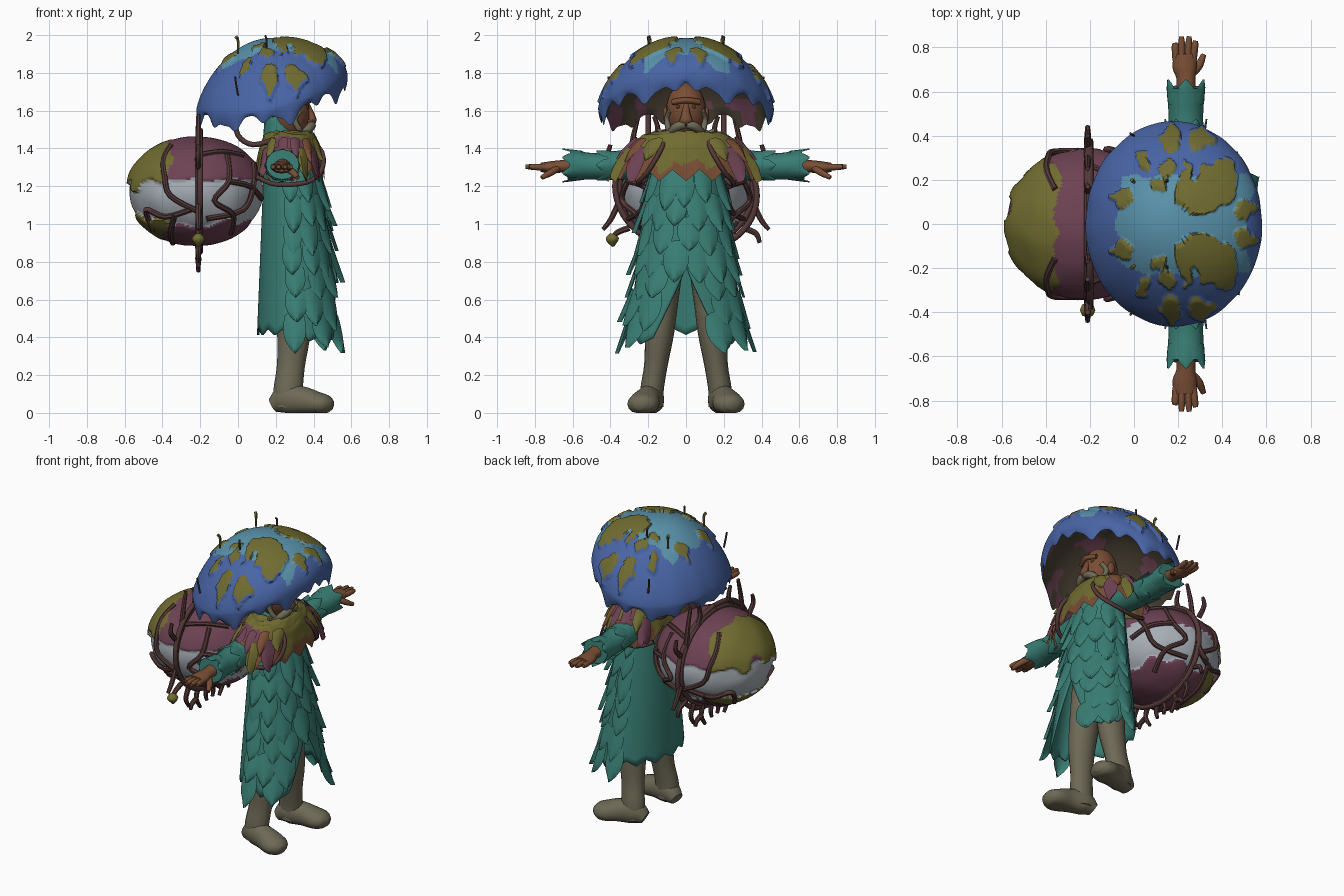
import bpy, bmesh, math, random
from math import sin, cos, pi, radians
from mathutils import Vector as V, noise

if "Cube" in bpy.data.objects:
    bpy.data.objects.remove(bpy.data.objects["Cube"])
random.seed(4)

COLOURS = {"teal cloth": (.04, .205, .172), "cap blue": (.066, .13, .38), "pale blue": (.10, .285, .405),
           "olive moss": (.165, .15, .03), "maroon": (.155, .055, .088), "light grey": (.39, .43, .47),
           "vine brown": (.09, .04, .04), "skin brown": (.19, .075, .035), "boot khaki": (.155, .14, .092), "gill dark": (.065, .05, .033)}
MATS = [bpy.data.materials.new(n) for n in COLOURS]
for m, c in zip(MATS, COLOURS.values()):
    m.diffuse_color = (*c, 1)
TEAL, BLUE, PALE, OLIVE, MAROON, GREY, VINE, SKIN, KHAKI, DARK = range(10)
bm = bmesh.new()  # the part being built; finish() turns it into an object

def nz(p, f=6, k=0):
    return noise.noise(V((p[0] * f + k, p[1] * f, p[2] * f)))

def grid(f, nu, nv, col, closed=False):
    """Surface f(u, v); col is an index or a rule col(u, v, centre)."""
    rows = [[bm.verts.new(f(i / nu, j / nv)) for i in range(nu + (not closed))] for j in range(nv + 1)]
    for j in range(nv):
        for i in range(nu):
            k = (i + 1) % len(rows[j])
            fc = bm.faces.new((rows[j][i], rows[j + 1][i], rows[j + 1][k], rows[j][k]))
            fc.material_index = col if isinstance(col, int) else col((i + .5) / nu, (j + .5) / nv, fc.calc_center_median())

def spline(A, t):
    i = min(int(t), len(A) - 2)
    t -= i
    a, b, c, d = A[max(i - 1, 0)], A[i], A[i + 1], A[min(i + 2, len(A) - 1)]
    return .5 * (2 * b + (c - a) * t + (2 * a - 5 * b + 4 * c - d) * t * t + (3 * b - a - 3 * c + d) * t ** 3)

def tube(pts, rad, col, segs=8, sub=4):
    """Smooth capped tube through pts; rad is one radius or a list of radii or (side, up) pairs."""
    P = [V(p) for p in pts]
    R = [V(r if isinstance(r, tuple) else (r, r)) for r in (rad if isinstance(rad, list) else [rad] * len(P))]
    n = (len(P) - 1) * sub
    Q, S = ([spline(A, i / sub) for i in range(n + 1)] for A in (P, R))
    u, rings = None, []
    for i in range(n + 1):
        d = (Q[min(i + 1, n)] - Q[max(i - 1, 0)]).normalized()
        u = d.cross(V((1, 0, 0)) if abs(d.z) > .8 else V((0, 0, 1))) if u is None else u - d * u.dot(d)
        u.normalize()
        w, an = u.cross(d), [2 * pi * k / segs for k in range(segs)]
        rings.append([bm.verts.new(Q[i] + u * S[i].x * cos(a) + w * S[i].y * sin(a)) for a in an])
    fs = [bm.faces.new(rings[0]), bm.faces.new(rings[-1][::-1])]
    for a, b in zip(rings, rings[1:]):
        fs += [bm.faces.new((a[k], b[k], b[(k + 1) % segs], a[(k + 1) % segs])) for k in range(segs)]
    for fc in fs:
        fc.material_index = col

def ball(c, r, col):
    grid(lambda u, v: V(c) + V((r[0] * cos(2 * pi * u) * sin(pi * v), r[1] * sin(2 * pi * u) * sin(pi * v), r[2] * cos(pi * v))), 24, 14, col, True)

def leaf(at, w, length, col):
    """Pointed scale: at(across, down, lift) gives the surface point."""
    grid(lambda u, v: at((2 * u - 1) * w * max(.03, 1 - v ** 2.5) * (.8 + .4 * v), length * (v + .12 * (2 * u - 1) ** 2 * (1 - v)),
                         .008 + .035 * v - .018 * (2 * u - 1) ** 2 * v), 4, 6, col)

def finish(name, angle=50):
    bmesh.ops.remove_doubles(bm, verts=bm.verts, dist=1e-5)
    bmesh.ops.recalc_face_normals(bm, faces=bm.faces)
    for v in bm.verts:
        v.co.z = max(v.co.z, 0)
    me = bpy.data.meshes.new(name)
    bm.to_mesh(me)
    bm.clear()
    ob = bpy.data.objects.new(name, me)
    for m in MATS:
        me.materials.append(m)
    bpy.context.collection.objects.link(ob)
    bpy.ops.object.select_all(action='DESELECT')
    bpy.context.view_layer.objects.active = ob
    ob.select_set(True)
    bpy.ops.object.shade_smooth_by_angle(angle=radians(angle))
    return ob

# Mushroom cap: outer dome, dripping rim and dark underside in one surface
SPOTS = [(.36, .17, .10), (.25, .14, .07), (.40, .23, .06), (.23, .23, .035), (.30, .38, .05), (.17, .39, .055),
         (.04, .27, .035), (-.05, .12, .045), (.15, .26, .035), (.12, .18, .03), (.50, .07, .04), (.30, .09, .06)]

def mossy(p):
    q = V((p.x, abs(p.y), 0))
    n = .035 * nz(q, 20)
    return any(math.hypot(q.x - x, q.y - y) + n < r for x, y, r in SPOTS)

def dome(th, ph, s=1):
    c = cos(th)
    r = s * sin(ph) * (1 + .012 * nz((c, sin(th), 0), 4) * sin(ph) ** 4)
    zr = 1.61 + .085 * c + .08 * c * c
    h = max(cos(ph), 0) ** (1.4 - .25 * c - .2 * c * c) * (1 if s == 1 else .9)
    return V((.18 + .4 * r * c, .465 * r * sin(th), zr + (1.985 - zr) * h))

def cap(u, v):
    th = 2 * pi * u
    if v <= .7:
        p = dome(th, v / .7 * pi / 2)
        return p + (p - V((.18, 0, 1.6))).normalized() * (.014 if mossy(p) else 0)
    if v > .79:
        return dome(th, (1 - v) / .21 * pi / 2, .92)
    a, k = pi - abs(th - pi), min((v - .7) / .08, 1)
    drip = .02 + .05 * abs(sin(3.5 * a)) ** 3 + .045 * abs(sin(8 * a + .6)) ** 4
    return dome(th, pi / 2, 1 - .03 * k * k) - V((0, 0, drip * k))

def cap_colour(u, v, p):
    if v > .79:
        return MAROON if nz(p, 7) > .33 else DARK
    if v < .68 and mossy(p):
        return OLIVE
    return PALE if v < .6 and max(abs(p.y) / .22, abs(p.x - .23) / .29) + .15 * nz(p, 9) < 1 else BLUE

grid(cap, 240, 80, cap_colour, True)
finish("mushroom_cap", 60)
for s in (1, -1):
    tube([(0, .19 * s, 1.9), (0, .19 * s, 1.97), (-.01, .2 * s, 1.99)], [.006, .008, .01], OLIVE, 6)
    tube([(.15, .19 * s, 1.92), (.15, .2 * s, 1.98), (.145, .19 * s, 1.995)], .006, VINE, 6)
    tube([(0, .40 * s, 1.68), (-.01, .405 * s, 1.74), (-.015, .41 * s, 1.78)], .006, VINE, 6)
finish("cap_sprouts")

# Big pack on the back: grey shell with maroon and moss coverings
def shell(c, lat, k=1):
    return V((-.22 + .36 * k * cos(c) * cos(lat), .345 * k * sin(c) * cos(lat), 1.175 + .285 * k * sin(lat)))

def pack_colour(u, v, _):
    p = shell(2 * pi * u, pi / 2 - pi * v)
    n = .05 * nz(p, 9, 3)
    if p.x + n * 1.3 < -.36 and (p.z + n * 1.4 > 1.22 or p.z + n < 1.03):
        return OLIVE
    return MAROON if p.z + n * .5 > 1.235 or p.z + n < 1.0 else GREY

def pack(u, v):
    k = {OLIVE: 1.035, MAROON: 1.02, GREY: .985}[pack_colour(u, v, 0)]
    return shell(2 * pi * u, pi / 2 - pi * v, k + .02 * nz(shell(2 * pi * u, pi / 2 - pi * v), 8))

grid(pack, 140, 90, pack_colour, True)
finish("back_pack", 60)

# Vine frame: flat ring round the pack, twigs off it and creepers over it
for o in (0, .02):
    tube([(-.21 + o * .5, (.355 + o) * sin(i * pi / 8), 1.175 + (.30 + o) * cos(i * pi / 8 + o * 4)) for i in range(17)], .016, VINE)
for s in (1, -1):
    for path in ([(.3, 1.33), (.28, 1.46), (.25, 1.58)], [(.36, 1.1), (.4, 1.02), (.44, .97)], [(.3, .98), (.37, .95), (.39, .9)],
                 [(.22, .93), (.25, .86), (.22, .8)], [(.12, .89), (.14, .82), (.1, .75)], [(.02, .88), (.04, .82), (.03, .77)],
                 [(.14, .82), (.19, .8), (.2, .77)], [(.36, 1.3), (.41, 1.36), (.4, 1.42)], [(.18, 1.43), (.15, 1.5), (.17, 1.57)]):
        tube([(-.21, y * s, z) for y, z in path], [.017, .015, .011], VINE, 7)
    for path in ([(130, 55), (125, 35), (118, 15), (112, -5), (88, -22)], [(55, 40), (62, 10), (75, -10), (55, -25), (40, -50)],
                 [(95, -20), (120, -28), (140, -20), (150, -45)], [(20, 30), (35, 5), (45, -20), (80, -30)],
                 [(90, 40), (60, 45), (30, 40)], [(62, 10), (40, 5), (20, -8)], [(110, -25), (125, -50), (170, -70)]):
        tube([shell(radians(a) * s, radians(b), 1.03) for a, b in path], .015, VINE, 7)
    tube([(-.02, .2 * s, 1.58), (0, .2 * s, 1.47), (.08, .2 * s, 1.42), (.2, .2 * s, 1.45)], .014, VINE)
tube([(-.21, -.39, .95), (-.21, -.39, .92), (-.21, -.385, .88)], [.012, .035, .006], OLIVE)
finish("vine_frame")

# Long coat, split at the front, with rows of overlapping leaf scales
def gap(z):
    return max(.004, (.77 - z) * 1.6)

def coat_at(th, z, out=0):
    t = max(0, (1.4 - z))
    xf, xb, ry = .40 + .145 * t ** .8, .14 - .04 * t, .16 + .155 * t
    return V(((xf + xb) / 2 + ((xf - xb) / 2 + out) * cos(th), (ry + out) * sin(th), z))

def coat(u, v):
    hem = .43 - .05 * max(0, cos(2 * pi * u)) + .035 * (abs((u * 22) % 2 - 1) - .5)
    z = 1.42 - v * (1.42 - hem)
    return coat_at(gap(z) + u * (2 * pi - 2 * gap(z)), z)

grid(coat, 88, 24, TEAL)
finish("coat").modifiers.new("thickness", 'SOLIDIFY').thickness = .012
for i in range(7):
    z0, n = 1.29 - .125 * i, 7 + i % 2
    for k in range(n):
        th, L, lift = -1.6 + 3.2 * k / (n - 1) + random.uniform(-.07, .07), random.uniform(.17, .23), random.uniform(.7, 1.5)
        if abs(th) > gap(z0 - .13) * .9 or i < 3:
            leaf(lambda a, d, o: coat_at(th + a, z0 - d, o * lift), .3, L, TEAL)
finish("coat_scales")

# Sleeves with leafy cuffs, and hands
for s in (1, -1):
    tube([(.25, .12 * s, 1.33), (.24, .3 * s, 1.315), (.235, .48 * s, 1.305), (.235, .62 * s, 1.315)],
         [(.085, .075), (.085, .08), (.078, .07), (.088, .08)], TEAL, 16)
    for row, y0 in enumerate((.36, .54)):
        for k in range(6):
            an = 2 * pi * (k + row / 2) / 6
            leaf(lambda a, d, o: V((.235 + (.08 + o * .4) * cos(an + a), (y0 + d) * s, 1.31 + (.073 + o * .4) * sin(an + a))), .55, .115, TEAL)
finish("sleeves")
for s in (1, -1):
    tube([(.235, .58 * s, 1.31), (.235, .66 * s, 1.305), (.23, .71 * s, 1.3), (.23, .77 * s, 1.3)],
         [(.045, .04), (.043, .033), (.055, .033), (.05, .024)], SKIN, 12)
    for x0, x1, y in ((.19, .185, .82), (.217, .215, .85), (.243, .25, .85), (.268, .28, .83)):
        tube([(x0, .74 * s, 1.3), ((x0 + x1) / 2, .8 * s, 1.302), (x1, y * s, 1.303)], [.016, .017, .011], SKIN)
    tube([(.26, .68 * s, 1.295), (.295, .72 * s, 1.27), (.315, .765 * s, 1.245)], [.02, .019, .012], SKIN)
finish("hands", 60)

# Mossy shoulder cape with ragged hem and straps
def cape(u, v):
    th, jag = 2 * pi * u, max(0, v - .75) * .25 * abs((u * 34) % 2 - 1)
    return V((.275 + (.10 + .085 * v) * cos(th), (.10 + .29 * v) * sin(th), 1.49 - .2 * v ** 2.6 - jag + .012 * nz((u * 9, v * 4, 0), 2)))

def cape_colour(u, v, p):
    n = .25 * nz(p, 12)
    if v + n * .6 > (.93 if abs(p.y) < .16 else .82):
        return SKIN
    return MAROON if abs(p.y) > .22 + n * .3 and n > -.06 else OLIVE

grid(cape, 136, 24, cape_colour, True)
for s in (1, -1):
    for k in range(10):
        row, th = k % 2, s * (.6 + .2 * k)
        leaf(lambda a, d, o: cape((th + a) / (2 * pi) % 1, min(.55 + .2 * row + d * 2, 1)) + V((o * cos(th), o * sin(th), .012 - d * .2)),
             .19, .15, (OLIVE, MAROON, MAROON, SKIN)[(k * 3 // 2) % 4])
    tube([(.36, .10 * s, 1.47), (.445, .14 * s, 1.38), (.44, .2 * s, 1.28), (.36, .25 * s, 1.22), (.2, .24 * s, 1.21), (.1, .2 * s, 1.25)], .013, VINE)
finish("shoulder_cape")

# Head: face, nose, brow, ears, eyes, moustache, beard and neck cloth
ball((.27, 0, 1.6), (.11, .105, .15), SKIN)
tube([(.355, 0, 1.64), (.385, 0, 1.58), (.395, 0, 1.545), (.37, 0, 1.53)], [(.016, .02), (.024, .02), (.034, .02), (.015, .01)], SKIN)
tube([(.355, -.07, 1.645), (.38, 0, 1.655), (.355, .07, 1.645)], .016, SKIN)
for s in (1, -1):
    ball((.27, .108 * s, 1.58), (.025, .015, .04), SKIN)
    ball((.362, .04 * s, 1.62), (.012, .014, .01), DARK)
    tube([(.39, .005 * s, 1.525), (.385, .05 * s, 1.515), (.34, .1 * s, 1.475), (.33, .15 * s, 1.5)], [.02, .024, .017, .008], KHAKI)
    tube([(.33, .085 * s, 1.6), (.3, .1 * s, 1.55), (.34, .08 * s, 1.48), (.37, 0, 1.46)], .016, KHAKI)
tube([(.24, 0, 1.38), (.22, 0, 1.47), (.2, 0, 1.57)], [(.13, .12), (.1, .09), (.08, .06)], TEAL, 16)
finish("head", 60)

# Legs and boots
for s in (1, -1):
    tube([(.29, .09 * s, .85), (.29, .12 * s, .6), (.295, .14 * s, .42), (.28, .16 * s, .25), (.265, .18 * s, .12), (.26, .18 * s, .03)],
         [(.085, .1), (.08, .1), (.076, .088), (.062, .074), (.062, .077), (.062, .07)], KHAKI, 16)
    tube([(.185, .165 * s, .04), (.25, .18 * s, .07), (.34, .205 * s, .065), (.42, .225 * s, .05), (.47, .24 * s, .045), (.5, .248 * s, .04)],
         [(.045, .04), (.066, .08), (.07, .075), (.085, .062), (.07, .05), (.03, .025)], KHAKI, 16)
finish("boots")

for m in bpy.data.materials:
    if m.users and not m.is_grease_pencil:
        m.use_nodes = True
        m.node_tree.nodes["Principled BSDF"].inputs["Base Color"].default_value = m.diffuse_color
